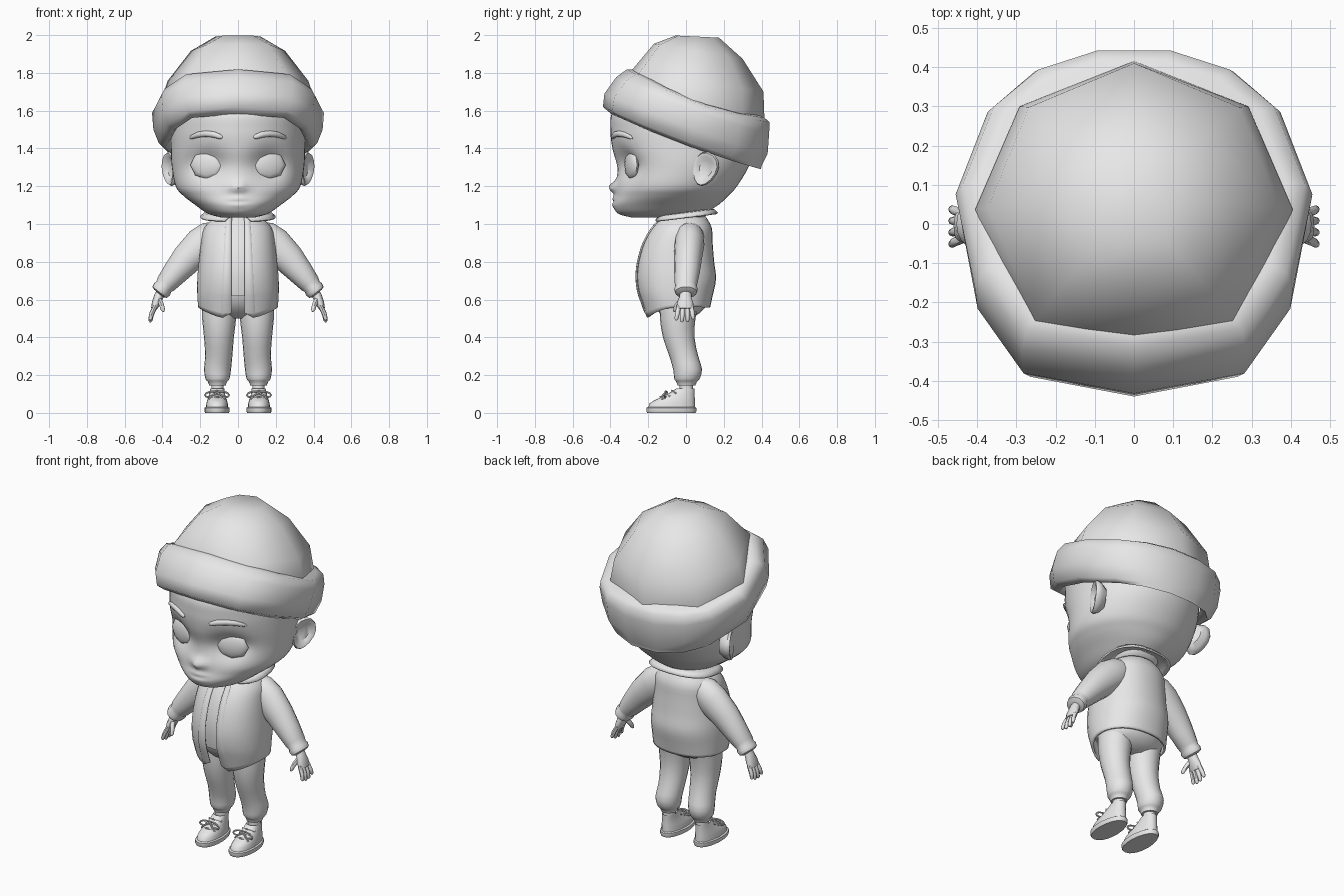
import bpy, bmesh, math
from mathutils import Vector, Matrix

if "Cube" in bpy.data.objects:
    bpy.data.objects.remove(bpy.data.objects["Cube"])

clay = bpy.data.materials.new("light grey")
clay.diffuse_color = (0.8, 0.8, 0.8, 1)
clay.use_nodes = True
clay.node_tree.nodes["Principled BSDF"].inputs["Base Color"].default_value = clay.diffuse_color


def finish(name, bm, angle=45, mirror=False, thick=0):
    bmesh.ops.recalc_face_normals(bm, faces=bm.faces[:])
    me = bpy.data.meshes.new(name)
    bm.to_mesh(me)
    bm.free()
    me.materials.append(clay)
    ob = bpy.data.objects.new(name, me)
    bpy.context.collection.objects.link(ob)
    bpy.ops.object.select_all(action='DESELECT')
    ob.select_set(True)
    bpy.context.view_layer.objects.active = ob
    bpy.ops.object.shade_smooth_by_angle(angle=math.radians(angle))
    if thick:
        mod = ob.modifiers.new("thickness", 'SOLIDIFY')
        mod.thickness, mod.offset = thick, 0
    if mirror:
        ob.modifiers.new("mirror", 'MIRROR').use_mirror_merge = False
    return ob


def loft(name, rings, closed=True, caps=True, **kw):
    bm = bmesh.new()
    vs = [[bm.verts.new(p) for p in r] for r in rings]
    n = len(vs[0])
    for a, b in zip(vs, vs[1:]):
        for i in range(n if closed else n - 1):
            j = (i + 1) % n
            bm.faces.new((a[i], a[j], b[j], b[i]))
    if caps:
        bm.faces.new(vs[0])
        bm.faces.new(vs[-1])
    return finish(name, bm, **kw)


def ring(z, yf, yb, xl, xr, n=20, t0=0, p=1.0):
    """Horizontal oval starting at the front; t0 leaves a front gap."""
    s = lambda v: math.copysign(abs(v) ** p, v)
    out = []
    for i in range(n):
        t = t0 + (math.tau - 2 * t0) * i / (n - 1) if t0 else math.tau * i / n
        out.append(Vector(((xl + xr) / 2 + (xr - xl) / 2 * s(math.sin(t)),
                           (yf + yb) / 2 - (yb - yf) / 2 * s(math.cos(t)), z)))
    return out


def dense(rows, k):
    """Catmull-Rom resampling of rows of numbers."""
    out = []
    for i in range(len(rows) - 1):
        q = [rows[max(0, min(len(rows) - 1, i + d))] for d in (-1, 0, 1, 2)]
        for j in range(k):
            t = j / k
            out.append([b + .5 * t * (c - a + t * (2*a - 5*b + 4*c - d + t * (3*(b - c) + d - a)))
                        for a, b, c, d in zip(*q)])
    return out + [list(rows[-1])]


def tube(name, pts, n=10, ref=(0, 1, 0), **kw):
    """Tube through (x, y, z, radius across, radius along ref)."""
    rings = []
    for i, q in enumerate(pts):
        t = Vector(pts[min(i + 1, len(pts) - 1)][:3]) - Vector(pts[max(i - 1, 0)][:3])
        u = t.cross(Vector(ref)).normalized()
        v = u.cross(t).normalized()
        rings.append([Vector(q[:3]) + u * q[3] * math.cos(math.tau * k / n)
                      + v * q[4] * math.sin(math.tau * k / n) for k in range(n)])
    return loft(name, rings, **kw)


# Head: oval rings pressed in at the eyes and pushed out at nose and lips
HEAD = [(1.035, -.29, 0, .09), (1.055, -.36, .09, .16), (1.10, -.385, .17, .225),
        (1.15, -.375, .225, .29), (1.20, -.37, .27, .33), (1.30, -.365, .33, .35),
        (1.40, -.39, .36, .355), (1.50, -.40, .365, .353), (1.60, -.385, .35, .34),
        (1.70, -.27, .31, .30), (1.76, -.15, .2, .18)]
head_rows = dense(HEAD, 6)


def bump(x, z, cx, cz, wx, wz):
    return math.exp(-((x - cx) / wx) ** 2 - ((z - cz) / wz) ** 2)


def relief(x, z):
    return (.058 * bump(abs(x), z, .165, 1.315, .085, .08) - .04 * bump(x, z, 0, 1.195, .035, .03)
            - .01 * bump(x, z, 0, 1.135, .042, .014) - .006 * bump(x, z, 0, 1.10, .04, .014)
            + .004 * bump(x, z, 0, 1.118, .045, .007))


rings = []
for z, yf, yb, rx in head_rows:
    r = ring(z, yf, yb, -rx, rx, 56)
    for p in r:
        if p.y < -.1:
            p.y += relief(p.x, z)
    rings.append(r)
loft("head", rings, angle=60)


def face_y(x, z):
    row = min(head_rows, key=lambda r: abs(r[0] - z))
    _, yf, yb, rx = row
    return (yf + yb) / 2 - (yb - yf) / 2 * math.sqrt(max(0, 1 - (x / rx) ** 2)) + relief(x, z)


# Eyes: shallow eight-sided lenses
bm = bmesh.new()
bmesh.ops.create_uvsphere(bm, u_segments=8, v_segments=8, radius=1)
bm.transform(Matrix.Translation((.163, -.288, 1.312)) @ Matrix.Rotation(math.radians(18), 4, 'Z')
             @ Matrix.Diagonal((.094, .027, .077, 1)) @ Matrix.Rotation(math.pi / 2, 4, 'X'))
finish("eye", bm, 60, True)

# Eyebrows follow the face
tube("eyebrow", [(x, face_y(x, z) - .003, z, r, r * .8) for x, z, r in
                 ((.083, 1.457, .006), (.095, 1.462, .013), (.13, 1.474, .016), (.17, 1.478, .016),
                  (.21, 1.473, .015), (.245, 1.46, .011), (.255, 1.453, .004))], mirror=True)

# Ears: cupped ovals turned outwards
place = (Matrix.Translation((.35, .107, 1.29)) @ Matrix.Rotation(math.radians(-26), 4, 'Z')
         @ Matrix.Rotation(math.radians(-22), 4, 'X'))
rings = []
for s, d in ((.6, -.04), (.9, -.015), (1.04, .01), (.97, .024), (.78, .022), (.55, .006)):
    rings.append([place @ Vector((d, s * math.cos(a) * (.069 + .014 * math.sin(a)), s * math.sin(a) * .09))
                  for a in (math.tau * i / 14 for i in range(14))])
loft("ear", rings, mirror=True)


# Beanie: eight-sided crown and a thirteen-sided folded cuff, both tilted back
def mirrored(half, *back):
    return [(0, -1)] + half + list(back) + [(-x, y) for x, y in reversed(half)]


CROWN = mirrored([(.67, -.87), (1, -.05), (.72, .68)], (0, 1))
CUFF = mirrored([(.63, -.88), (.89, -.5), (1, .1), (.82, .62), (.56, .87), (.21, 1.0)])


def tilted(outline, cy, sx, sy, c, slope, sag=0):
    pts = [(x * sx, cy + y * sy, y) for x, y in outline]
    return [Vector((x, y, c - slope * y - sag * (1 - t * t))) for x, y, t in pts]


loft("beanie_crown", [tilted(CROWN, *q) for q in (
    (.035, .40, .375, 1.58, .3), (.055, .405, .36, 1.67, .25), (.06, .372, .35, 1.765, .157),
    (.065, .25, .235, 1.925, .17), (.06, .12, .115, 1.995, .05))], angle=75)
loft("beanie_cuff", [tilted(CUFF, cy, sx, sy, c, .37, sag) for cy, sx, sy, c, sag in (
    (0, .34, .37, 1.48, .02), (0, .385, .397, 1.437, .02), (-.02, .42, .42, 1.457, .02),
    (.0, .448, .432, 1.53, .015), (.035, .455, .405, 1.64, .025), (.065, .436, .378, 1.703, .042),
    (.07, .39, .345, 1.717, .045), (.07, .32, .28, 1.717, .045))], caps=False, angle=85)

# Neck and shirt
loft("neck", [ring(z, -.1, .08, -.085, .085, 16) for z in (.96, 1.1)])
BODY = [(.56, -.21, .122, .205), (.62, -.245, .135, .21), (.71, -.26, .153, .21), (.80, -.252, .143, .202),
        (.90, -.222, .135, .19), (.98, -.175, .13, .172), (1.035, -.125, .10, .115)]
loft("shirt", [ring(z, yf + .022, yb - .02, -rx + .02, rx - .02, 24, p=.9)
               for z, yf, yb, rx in BODY[1:]])

# Jacket: open shell with a front gap and a hem that dips either side of it
rings, edge = [], []
for z, yf, yb, rx in dense(BODY, 3):
    r = ring(z, yf, yb, -rx, rx, 33, math.asin(min(.9, .034 / rx)), .9)
    if z < .6:
        for p in r:
            p.z -= (1 - (z - .56) / .04) * .055 * max(0, -p.y / .2) ** 3 * min(1, abs(p.x) / .08)
    rings.append(r)
    edge.append(r[0])
loft("jacket_body", rings, closed=False, caps=False, thick=.012)

# Front facings widen towards the hem
tube("jacket_placket", [(p.x + .008 + .014 * (1 - i / len(edge)), p.y - .002, p.z,
                         .014 + .014 * (1 - i / len(edge)), .008) for i, p in enumerate(edge)],
     n=8, mirror=True)

# Collar: folded flap round the neck
rings = []
for z, yf, yb, rx, g in ((1.01, -.115, .09, .10, .25), (1.06, -.13, .115, .125, .2),
                         (1.055, -.15, .148, .175, .2), (1.035, -.165, .165, .198, .28)):
    r = ring(z, yf, yb, -rx, rx, 21, g, .8)
    for p in r:
        p.z += .02 * p.y / .16
    rings.append(r)
loft("collar", rings, closed=False, caps=False, thick=.01)

# Sleeves with gathered cuffs
tube("sleeve", [(.09, .022, .955, .065, .065), (.14, .02, .93, .088, .076), (.19, .018, .89, .096, .079),
                (.27, .01, .815, .083, .074), (.33, .005, .745, .069, .068), (.38, 0, .685, .056, .06),
                (.393, 0, .668, .048, .056), (.402, 0, .655, .053, .063), (.415, 0, .638, .048, .058),
                (.42, 0, .632, .03, .04)], n=16, mirror=True)

# Hands
tube("palm", [(.405, 0, .65, .024, .028), (.42, -.003, .615, .025, .032), (.434, -.005, .58, .023, .044),
              (.446, -.005, .55, .015, .042)], n=12, mirror=True)
for i, length in enumerate((.06, .07, .068, .055)):
    y = -.038 + .022 * i
    tube("finger_%d" % (i + 1), [(.437, y, .568, .012, .012),
                                 (.457, y * 1.2, .555 - length * .5, .012, .012),
                                 (.464, y * 1.35, .557 - length, .01, .01),
                                 (.464, y * 1.4, .55 - length, .004, .004)], n=8, mirror=True)
tube("thumb", [(.418, -.022, .60, .014, .015), (.405, -.045, .572, .013, .014),
               (.397, -.06, .545, .011, .011), (.395, -.063, .535, .004, .004)], n=8, mirror=True)

# Trousers
loft("trouser_hips", [ring(z, yf, yb, -rx, rx, 20) for z, yf, yb, rx in
                      ((.50, -.09, .03, .07), (.53, -.14, .075, .18), (.57, -.18, .112, .196),
                       (.61, -.20, .118, .19), (.665, -.215, .12, .18))])
LEG = [(.145, -.045, .05, .065, .152), (.165, -.052, .058, .058, .16), (.18, -.062, .072, .045, .172),
       (.23, -.068, .085, .037, .18), (.30, -.088, .065, .03, .174), (.40, -.122, .045, .022, .18),
       (.50, -.138, .05, .010, .19), (.60, -.14, .07, .004, .192)]
loft("trouser_leg", [ring(*r) for r in dense(LEG, 2)], mirror=True)
loft("ankle", [ring(z, -.035, .038, .075, .142, 14) for z in (.09, .16)], mirror=True)


# Shoes: sole, upper and laces, narrowing to the heel
def foot(rings):
    for p in (p for r in rings for p in r):
        p.x = .111 + (p.x - .111) * (1 - .9 * max(0, p.y + .08))
    return rings


loft("shoe_sole", foot([ring(z, -.21 + e, .055 - e, .044 + e, .178 - e, 20, p=.88)
                        for z, e in ((0, .004), (.008, 0), (.026, 0), (.03, .006))]), mirror=True)
loft("shoe_upper", foot([ring(*r, 20, p=.88) for r in (
    (.025, -.2, .048, .052, .17), (.05, -.194, .048, .054, .168), (.068, -.165, .047, .058, .164),
    (.088, -.12, .046, .064, .158), (.11, -.08, .046, .068, .152), (.13, -.05, .046, .07, .148),
    (.12, -.035, .036, .08, .138))]), mirror=True)
for i, (y, z) in enumerate(((-.135, .085), (-.105, .1), (-.075, .117))):
    tube("lace_%d" % (i + 1), [(.07, y + .02, z - .012, .005, .005), (.111, y, z, .006, .006),
                               (.152, y + .02, z - .012, .005, .005)], n=6, mirror=True)
for side, label in ((-1, "inner"), (1, "outer")):
    loop = [(.111 + side * (.032 - .032 * math.cos(a)), -.1 - .012 * math.sin(a / 2),
             .108 - .014 * math.sin(a / 2) + .015 * math.sin(a), .005, .005)
            for a in (math.tau * k / 10 for k in range(11))]
    tube("lace_bow_" + label, loop, n=6, mirror=True)
    tube("lace_end_" + label, [(.111, -.108, .108, .005, .005), (.111 + side * .03, -.125, .09, .005, .005),
                               (.111 + side * .045, -.125, .072, .004, .004)], n=6, mirror=True)
